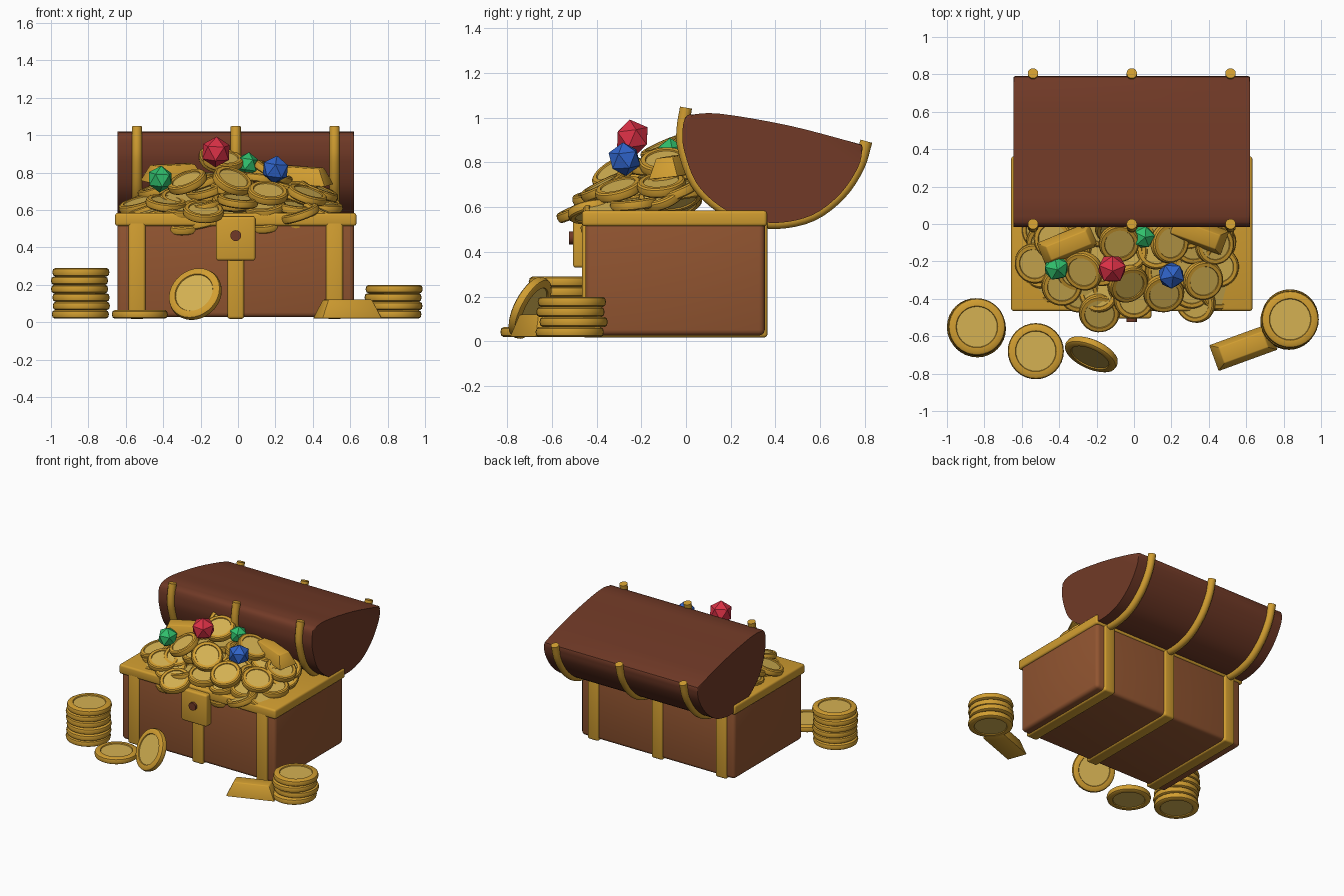
import bpy, bmesh, math, random
from mathutils import Vector, Matrix

if "Cube" in bpy.data.objects:
    bpy.data.objects.remove(bpy.data.objects["Cube"])

random.seed(7)


def material(name, r, g, b):
    m = bpy.data.materials.new(name)
    m.diffuse_color = (r, g, b, 1)
    m.use_nodes = True
    m.node_tree.nodes["Principled BSDF"].inputs["Base Color"].default_value = m.diffuse_color
    return m


WOOD = material("chest_wood", 0.285, 0.09, 0.03)
DARK = material("lid_wood", 0.165, 0.042, 0.02)
GOLD = material("gold", 0.64, 0.34, 0.03)
PALE = material("pale_gold", 0.66, 0.44, 0.085)
RED = material("red_gem", 0.70, 0.03, 0.06)
BLUE = material("blue_gem", 0.03, 0.13, 0.60)
GREEN = material("green_gem", 0.03, 0.52, 0.15)
CX = -0.012                              # chest centre line
STRAPS = (CX - 0.528, CX, CX + 0.528)


def finish(name, bm, mats, smooth=True, matrix=None):
    bmesh.ops.recalc_face_normals(bm, faces=bm.faces)
    me = bpy.data.meshes.new(name)
    bm.to_mesh(me)
    bm.free()
    ob = bpy.data.objects.new(name, me)
    bpy.context.collection.objects.link(ob)
    for m in mats:
        me.materials.append(m)
    if matrix is not None:
        ob.matrix_world = matrix
    if smooth:
        bpy.ops.object.select_all(action='DESELECT')
        ob.select_set(True)
        bpy.context.view_layer.objects.active = ob
        bpy.ops.object.shade_smooth_by_angle(angle=math.radians(35))
    return ob


def box(name, lo, hi, mat, bevel=0.015, seg=3):
    bm = bmesh.new()
    bmesh.ops.create_cube(bm, size=1)
    for v in bm.verts:
        v.co = Vector([(a + b) / 2 + c * (b - a) for a, b, c in zip(lo, hi, v.co)])
    bmesh.ops.bevel(bm, geom=bm.edges[:], offset=bevel, segments=seg, profile=0.5, affect='EDGES')
    return finish(name, bm, [mat])


def spline(pts, steps=5):
    """Smooth open curve through 2D points."""
    p = [Vector(q) for q in pts]
    p = [2 * p[0] - p[1]] + p + [2 * p[-1] - p[-2]]
    out = []
    for a, b, c, d in zip(p, p[1:], p[2:], p[3:]):
        for i in range(steps):
            t = i / steps
            out.append(0.5 * (2 * b + (c - a) * t + (2 * a - 5 * b + 4 * c - d) * t ** 2
                              + (3 * b - a - 3 * c + d) * t ** 3))
    return out + [p[-2]]


# Chest body, rim and wrap-around straps
box("chest_body", (CX - 0.633, -0.45, 0.027), (CX + 0.633, 0.352, 0.56), WOOD, 0.025)
box("chest_rim", (CX - 0.645, -0.465, 0.515), (CX + 0.645, 0.362, 0.585), GOLD, 0.014)
for x in STRAPS:
    box("body_strap", (x - 0.045, -0.465, 0.018), (x + 0.045, 0.364, 0.54), GOLD, 0.014)

# Lock plate with round keyhole
box("lock_plate", (CX - 0.105, -0.505, 0.33), (CX + 0.105, -0.44, 0.565), GOLD, 0.013)
bm = bmesh.new()
bmesh.ops.create_cone(bm, cap_ends=True, segments=20, radius1=0.029, radius2=0.029, depth=0.05)
finish("keyhole", bm, [DARK], matrix=Matrix.Translation((CX, -0.498, 0.463)) @ Matrix.Rotation(math.pi / 2, 4, 'X'))

# Tipped-back lid: extruded D profile
ARC = [(-0.015, 0.95), (-0.01, 0.86), (0.045, 0.71), (0.15, 0.605), (0.27, 0.55),
       (0.41, 0.53), (0.565, 0.565), (0.69, 0.66), (0.77, 0.78)]
outline = spline([(-0.005, 1.0)] + ARC + [(0.79, 0.865)], 4)
outline += spline([(0.785, 0.88), (0.46, 0.965), (0.15, 1.018), (0.01, 1.013)], 4)
bm = bmesh.new()
ends = [[bm.verts.new((x, p.x, p.y)) for p in outline] for x in (CX - 0.633, CX + 0.633)]
caps = [bm.faces.new(e) for e in ends]
n = len(outline)
for i in range(n):
    j = (i + 1) % n
    bm.faces.new((ends[0][i], ends[0][j], ends[1][j], ends[1][i]))
bmesh.ops.bevel(bm, geom=[e for f in caps for e in f.edges], offset=0.01, segments=2,
                profile=0.5, affect='EDGES')
finish("lid", bm, [DARK])

# Round lid straps swept along the curved side
path = spline([(0.0, 1.045)] + ARC + [(0.806, 0.895)], 4)
for x in STRAPS:
    bm = bmesh.new()
    rings = []
    for i, p in enumerate(path):
        t = (path[min(i + 1, len(path) - 1)] - path[max(i - 1, 0)]).normalized()
        ring = []
        for k in range(14):
            a = math.tau * k / 14
            c, s = 0.028 * math.cos(a), 0.028 * math.sin(a)
            ring.append(bm.verts.new((x + c, p.x - t.y * s, p.y + t.x * s)))
        rings.append(ring)
    for a, b in zip(rings, rings[1:]):
        for k in range(14):
            bm.faces.new((a[k], a[k - 1], b[k - 1], b[k]))
    bm.faces.new(rings[0])
    bm.faces.new(rings[-1])
    finish("lid_strap", bm, [GOLD])

# Coin: lathed half profile, mirrored, with a recessed pale face
HALF = [(0.71, 0.36), (0.73, 0.5), (0.90, 0.5), (0.97, 0.36), (1.0, 0.0)]


def coin(name, loc, normal=(0, 0, 1), r=0.12, thick=0.045, seg=32):
    prof = HALF + [(a, -h) for a, h in HALF[-2::-1]]
    bm = bmesh.new()
    rings = [[bm.verts.new((r * a * math.cos(math.tau * k / seg),
                            r * a * math.sin(math.tau * k / seg), thick * h))
              for k in range(seg)] for a, h in prof]
    for a, b in zip(rings, rings[1:]):
        for k in range(seg):
            bm.faces.new((a[k - 1], a[k], b[k], b[k - 1]))
    for ring in (rings[0], rings[-1]):
        bm.faces.new(ring).material_index = 1
    rot = Vector(normal).to_track_quat('Z', 'Y').to_matrix().to_4x4()
    finish(name, bm, [GOLD, PALE], matrix=Matrix.Translation(loc) @ rot)


# Coins on the floor: two stacks, one flat, one leaning
for count, x, y in ((6, -0.84, -0.55), (4, 0.835, -0.51)):
    for i in range(count):
        top = i == count - 1
        dx, dy = (0, 0) if top else (random.uniform(-0.008, 0.008), random.uniform(-0.012, 0.012))
        coin("stack_coin", (x + dx, y + dy, 0.042 + 0.045 * i), r=0.153)
coin("floor_coin", (-0.525, -0.68, 0.042), r=0.15)
coin("leaning_coin", (-0.228, -0.697, 0.15), (-0.37, -0.82, 0.43), r=0.15)

# Coins on the surface of the pile: position, normal
PILE = [
    ((-0.185, -0.475, 0.59), (0.05, -0.40, 0.9)), ((0.33, -0.42, 0.58), (-0.3, -0.15, 0.9)),
    ((-0.385, -0.33, 0.635), (0.1, -0.25, 0.95)), ((-0.53, -0.21, 0.63), (-0.25, -0.2, 0.9)),
    ((-0.27, -0.25, 0.75), (-0.35, -0.35, 0.85)), ((-0.03, -0.32, 0.755), (0.35, -0.5, 0.8)),
    ((0.16, -0.37, 0.69), (0.1, -0.45, 0.88)), ((-0.08, -0.10, 0.865), (0.1, -0.4, 0.9)),
    ((0.37, -0.30, 0.68), (0.3, -0.25, 0.9)), ((0.43, -0.11, 0.70), (0.35, -0.1, 0.9)),
    ((0.19, -0.10, 0.80), (0.45, -0.1, 0.85)), ((-0.43, -0.08, 0.71), (-0.3, -0.1, 0.95)),
    ((0.0, -0.40, 0.65), (0.1, -0.2, 0.95)), ((-0.1, -0.02, 0.88), (0.1, -0.65, 0.7)),
]
for loc, nrm in PILE:
    coin("pile_coin", loc, nrm, r=0.11)


def pile_height(x, y):
    return 0.59 + 0.25 * max(0, 1 - (x / 0.58) ** 2) * min(1, max(0, (y + 0.46) / 0.36))


# Loose coins filling the mound
for row, y in enumerate((-0.34, -0.24, -0.13, -0.02)):
    for i in range(7):
        x = CX + (i - 3) * 0.155 + random.uniform(-0.03, 0.03)
        yy = y + random.uniform(-0.03, 0.03)
        tilt = (x * 0.7 + random.uniform(-0.25, 0.25), random.uniform(-0.5, 0.05), 1)
        coin("fill_coin", (x, yy, pile_height(x, yy) - 0.035), tilt, r=0.11)
        if abs(x) < 0.4:
            coin("fill_coin", (x, yy, pile_height(x, yy) - 0.12), tilt[::1], r=0.11)


# Gold bars: tapered blocks
def bar(name, loc, yaw, roll=0.0, pitch=0.0, size=(0.34, 0.15, 0.1)):
    bm = bmesh.new()
    bmesh.ops.create_cube(bm, size=1)
    for v in bm.verts:
        inset = 0.045 if v.co.z > 0 else 0
        v.co = Vector((v.co.x * (size[0] - 2 * inset), v.co.y * (size[1] - 1.3 * inset), v.co.z * size[2]))
    bmesh.ops.bevel(bm, geom=bm.edges[:], offset=0.006, segments=2, profile=0.5, affect='EDGES')
    rot = Matrix.Rotation(yaw, 4, 'Z') @ Matrix.Rotation(pitch, 4, 'Y') @ Matrix.Rotation(roll, 4, 'X')
    finish(name, bm, [GOLD], matrix=Matrix.Translation(loc) @ rot)


bar("floor_bar", (0.585, -0.66, 0.07), math.radians(20))
bar("pile_bar_left", (-0.35, -0.11, 0.80), math.radians(22), 0.1, -0.05, (0.32, 0.14, 0.085))
bar("pile_bar_right", (0.33, -0.05, 0.785), math.radians(-20), 0.1, 0.06, (0.34, 0.14, 0.09))

# Faceted gems
for name, mat, loc, r, turn in (("red_gem", RED, (-0.118, -0.24, 0.91), 0.083, 0.3),
                                ("blue_gem", BLUE, (0.2, -0.275, 0.815), 0.076, 0.9),
                                ("green_gem", GREEN, (-0.415, -0.235, 0.765), 0.072, 0.5),
                                ("small_green_gem", GREEN, (0.05, -0.07, 0.845), 0.065, 1.4)):
    bm = bmesh.new()
    bmesh.ops.create_icosphere(bm, subdivisions=1, radius=r)
    rot = Matrix.Rotation(turn, 4, 'Z') @ Matrix.Rotation(0.15, 4, 'X')
    finish(name, bm, [mat], smooth=False, matrix=Matrix.Translation(loc) @ rot)
